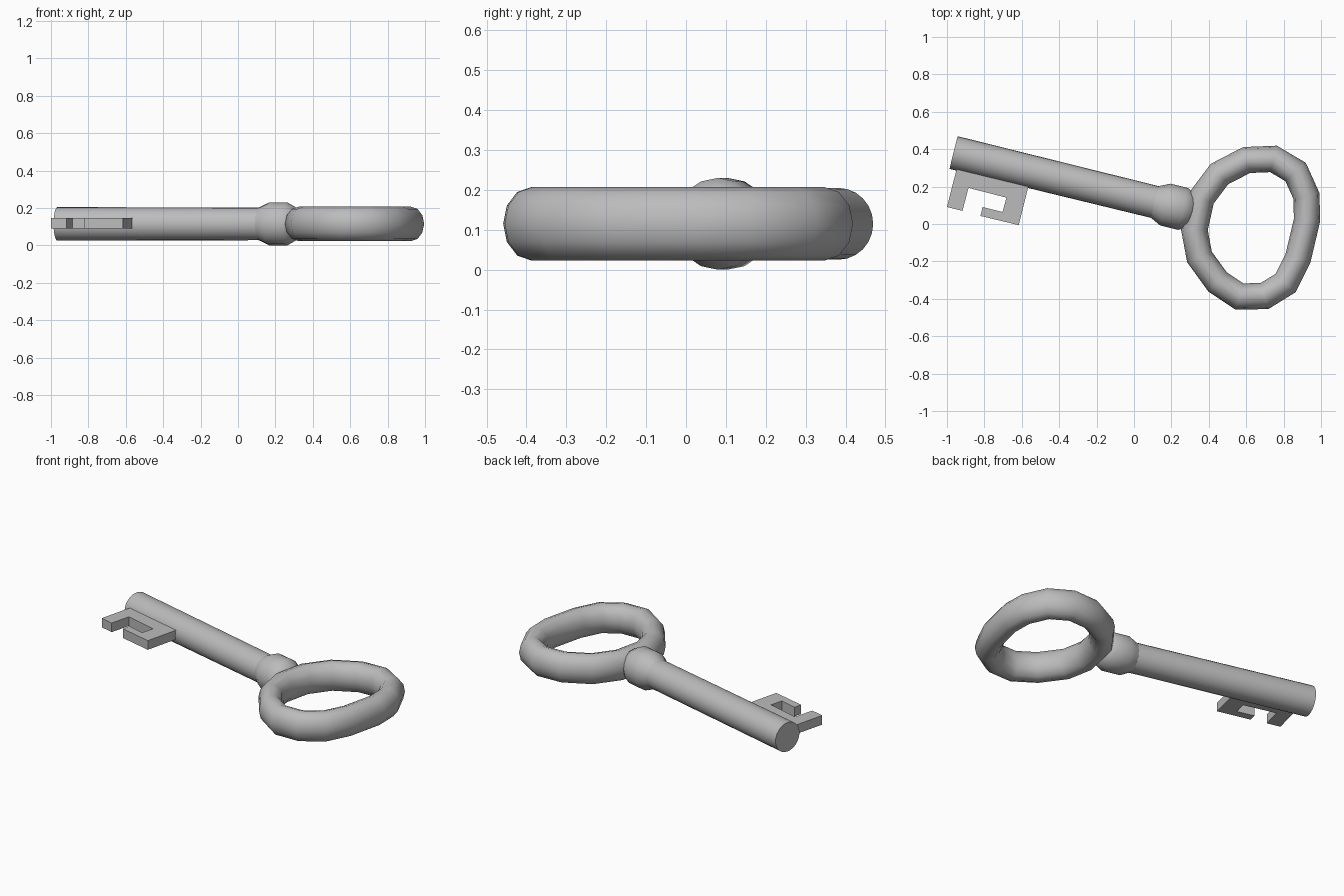
import bpy, bmesh, math
from mathutils import Vector, Matrix

if "Cube" in bpy.data.objects:
    bpy.data.objects.remove(bpy.data.objects["Cube"])

metal = bpy.data.materials.new("grey metal")
metal.diffuse_color = (0.5, 0.5, 0.5, 1)
metal.use_nodes = True
metal.node_tree.nodes["Principled BSDF"].inputs["Base Color"].default_value = metal.diffuse_color
Z = 0.115                                  # height of the key's centre plane


def finish(name, bm, smooth=True):
    bmesh.ops.recalc_face_normals(bm, faces=bm.faces)
    me = bpy.data.meshes.new(name)
    bm.to_mesh(me)
    bm.free()
    me.materials.append(metal)
    ob = bpy.data.objects.new(name, me)
    bpy.context.collection.objects.link(ob)
    if smooth:
        bpy.ops.object.select_all(action='DESELECT')
        bpy.context.view_layer.objects.active = ob
        ob.select_set(True)
        bpy.ops.object.shade_smooth_by_angle(angle=math.radians(50))
    return ob


def bridge(bm, a, b):
    for i in range(len(a)):
        j = (i + 1) % len(a)
        bm.faces.new((a[i], a[j], b[j], b[i]))


def lathe(name, profile, sides, matrix):
    """Closed turned part along local x from (distance, radius) pairs."""
    bm = bmesh.new()
    rings = [[bm.verts.new((t, r * math.cos(k * math.tau / sides), r * math.sin(k * math.tau / sides)))
              for k in range(sides)] for t, r in profile]
    for a, b in zip(rings, rings[1:]):
        bridge(bm, a, b)
    bm.faces.new(rings[0])
    bm.faces.new(rings[-1])
    bm.transform(matrix)
    return finish(name, bm)


# Shaft and rounded collar share one slanted axis
axis = Matrix.Translation((-0.965, 0.382, Z)) @ Matrix.Rotation(math.radians(-13.8), 4, 'Z')
lathe("shaft", [(0, 0.09), (1.2, 0.087)], 24, axis)
lathe("collar", [(1.09, 0.08), (1.125, 0.095), (1.165, 0.115), (1.265, 0.115),
                 (1.31, 0.09), (1.335, 0.045)], 16, axis)

# Oval bow: an elliptical section swept round a hand-shaped loop
path = [(.361, .139), (.457, .267), (.602, .342), (.746, .348), (.864, .278), (.922, .15),
        (.925, .021), (.877, -.182), (.81, -.316), (.698, -.385), (.564, -.388),
        (.447, -.31), (.35, -.176), (.323, -.032)]
pts = [Vector(p) for p in path]
bm = bmesh.new()
rings = []
for i, p in enumerate(pts):
    d1 = (p - pts[i - 1]).normalized()
    d2 = (pts[(i + 1) % len(pts)] - p).normalized()
    d = (d1 + d2).normalized()
    out = Vector((-d.y, d.x)) / d.dot(d1)  # mitred outward direction
    ring = []
    for k in range(12):
        a = k * math.tau / 12
        q = p + out * 0.07 * math.cos(a)
        ring.append(bm.verts.new((q.x, q.y, Z + 0.092 * math.sin(a))))
    rings.append(ring)
for i in range(len(rings)):
    bridge(bm, rings[i - 1], rings[i])
finish("bow", bm)

# Flat notched bit
outline = [(-.94, .345), (-1.0, .091), (-.917, .07), (-.885, .193), (-.682, .141), (-.703, .064),
           (-.81, .091), (-.821, .043), (-.616, -.006), (-.545, .28)]
outline[0] = (-.935, .347)
bm = bmesh.new()
low = [bm.verts.new((x, y, 0.09)) for x, y in outline]
high = [bm.verts.new((x, y, 0.147)) for x, y in outline]
bridge(bm, low, high)
bm.faces.new(low)
bm.faces.new(high)
finish("bit", bm, smooth=False)
